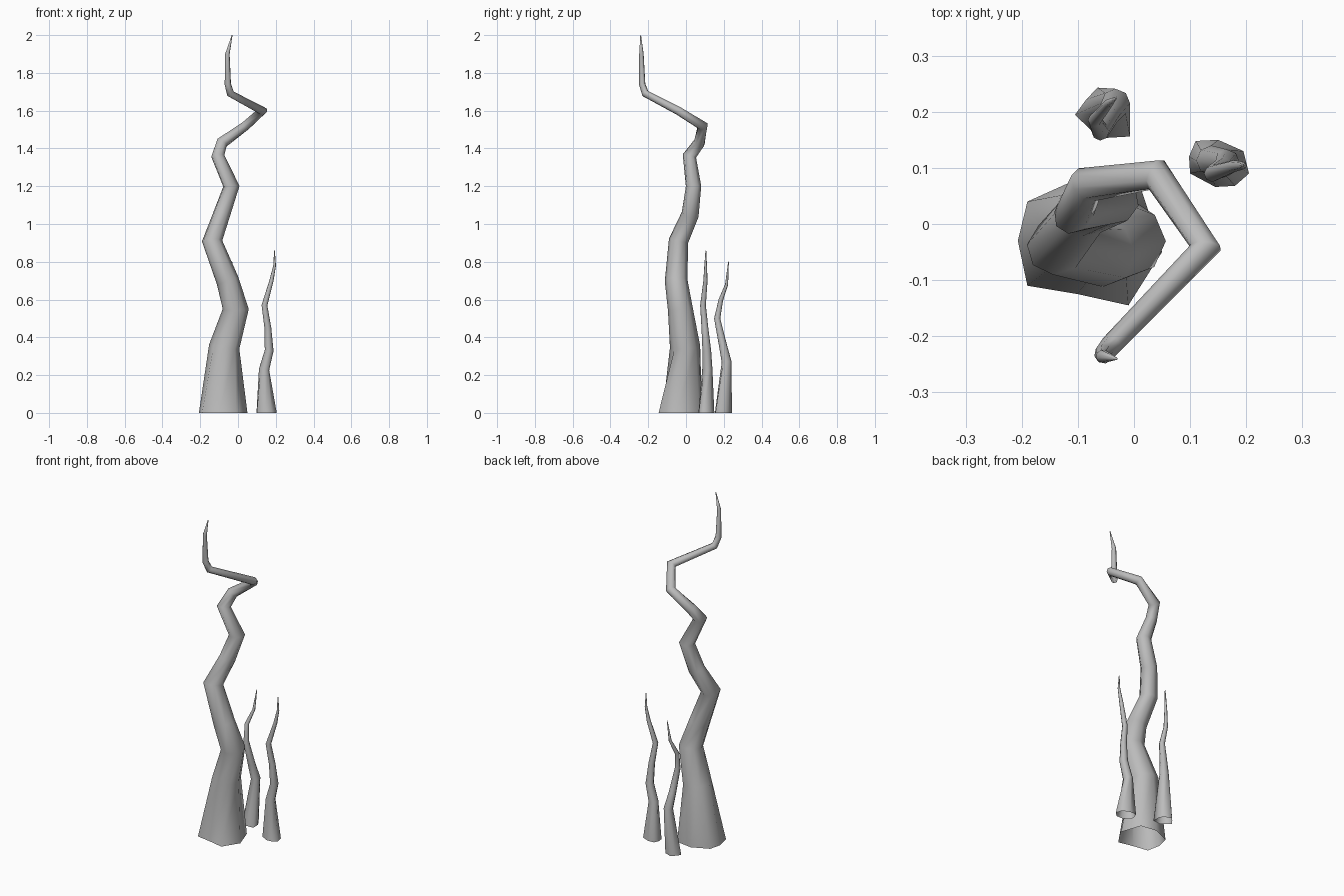
import bpy, bmesh, math
from mathutils import Vector

if "Cube" in bpy.data.objects:
    bpy.data.objects.remove(bpy.data.objects["Cube"], do_unlink=True)

bark = bpy.data.materials.new("grey bark")
bark.use_nodes = True
bark.diffuse_color = (0.5, 0.5, 0.5, 1)
bark.node_tree.nodes["Principled BSDF"].inputs["Base Color"].default_value = (0.5, 0.5, 0.5, 1)


def make_stem(name, foot, path, sides=8):
    """Skin a tapering tube from an uneven foot outline along (x, y, z, radius) points."""
    bm = bmesh.new()
    rings = [[bm.verts.new((x, y, 0)) for x, y in foot]]
    pts = [Vector(p[:3]) for p in path]
    side = Vector((1, 0, 0))
    for i, p in enumerate(pts):
        before = (p - pts[i - 1]).normalized() if i else Vector((0, 0, 1))
        after = (pts[i + 1] - p).normalized() if i + 1 < len(pts) else before
        axis = (before + after).normalized()
        side = (side - axis * side.dot(axis)).normalized()
        up = axis.cross(side)
        # widen the ring across each bend so the tube keeps its thickness
        bend = after - before
        bend = (bend - axis * bend.dot(axis))
        bend = bend.normalized() if bend.length > 1e-4 else side
        stretch = 1 / max(0.75, before.dot(axis)) - 1
        ring = []
        for k in range(sides):
            a = math.tau * k / sides
            d = (side * math.cos(a) + up * math.sin(a)) * path[i][3]
            ring.append(bm.verts.new(p + d + bend * d.dot(bend) * stretch))
        rings.append(ring)
    for low, high in zip(rings, rings[1:]):
        for k in range(sides):
            n = (k + 1) % sides
            bm.faces.new((low[k], low[n], high[n], high[k]))
    bm.faces.new(rings[-1])
    bmesh.ops.recalc_face_normals(bm, faces=bm.faces)
    for f in bm.faces:
        f.smooth = True
    mesh = bpy.data.meshes.new(name)
    bm.to_mesh(mesh)
    bm.free()
    mesh.materials.append(bark)
    obj = bpy.data.objects.new(name, mesh)
    bpy.context.collection.objects.link(obj)


# Main crooked trunk
make_stem("trunk",
    [(.05, -.05), (.01, .07), (-.09, .085), (-.19, .04),
     (-.207, -.03), (-.19, -.11), (-.1, -.125), (-.01, -.145)],
    [(-.073, -.005, .35, .08), (-.012, -.03, .55, .066), (-.055, -.052, .7, .06),
     (-.137, -.04, .91, .051), (-.087, .022, 1.05, .046), (-.035, .04, 1.2, .041),
     (-.107, .018, 1.36, .034), (-.085, .07, 1.43, .031), (.04, .088, 1.52, .026),
     (.128, -.042, 1.6, .023), (-.04, -.215, 1.69, .019), (-.054, -.232, 1.74, .017),
     (-.056, -.236, 1.9, .012), (-.031, -.24, 2.0, .002)])

# Tall side shoot
make_stem("left_shoot",
    [(.205, .09), (.195, .13), (.15, .15), (.11, .148),
     (.098, .12), (.1, .09), (.145, .066), (.18, .068)],
    [(.138, .113, .23, .027), (.165, .11, .33, .023), (.158, .1, .45, .018),
     (.14, .09, .57, .015), (.177, .103, .7, .011), (.194, .104, .78, .007),
     (.193, .105, .86, .002)])

# Short rear shoot
make_stem("back_shoot",
    [(-.008, .2), (-.02, .225), (-.065, .243), (-.085, .222),
     (-.105, .195), (-.08, .17), (-.058, .153), (-.007, .156)],
    [(-.033, .215, .27, .026), (-.046, .195, .36, .021), (-.06, .165, .5, .016),
     (-.07, .185, .6, .012), (-.045, .215, .68, .008), (-.032, .225, .8, .002)])
